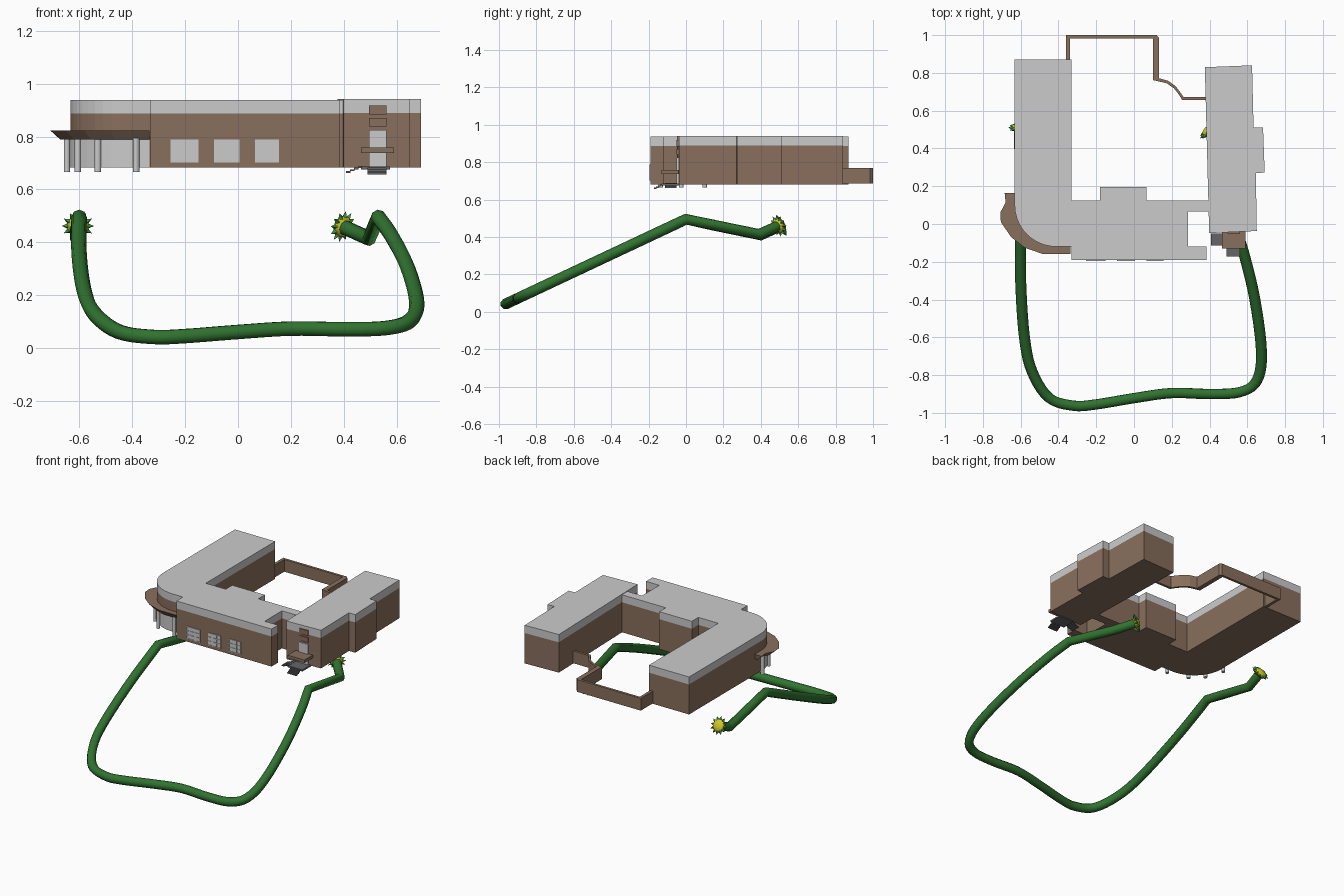
import bpy, bmesh, math
from mathutils import Vector, Matrix

if "Cube" in bpy.data.objects:
    bpy.data.objects.remove(bpy.data.objects["Cube"])


def material(name, color):
    m = bpy.data.materials.new(name)
    m.diffuse_color = (*color, 1)
    m.use_nodes = True
    m.node_tree.nodes["Principled BSDF"].inputs["Base Color"].default_value = m.diffuse_color
    return m


BROWN = material("brick_brown", (0.25, 0.16, 0.11))
GREEN = material("stem_green", (0.03, 0.17, 0.03))
LEAF = material("leaf_green", (0.05, 0.3, 0.06))
YELLOW = material("flower_yellow", (0.65, 0.6, 0.02))
DARK = material("step_grey", (0.13, 0.13, 0.14))


def finish(name, bm, mat=None):
    bmesh.ops.recalc_face_normals(bm, faces=bm.faces)
    me = bpy.data.meshes.new(name)
    bm.to_mesh(me)
    bm.free()
    ob = bpy.data.objects.new(name, me)
    bpy.context.collection.objects.link(ob)
    if mat:
        me.materials.append(mat)
    return ob


def prism(name, pts, z0, z1, mat=None, pivot=(0, 0), taper=1.0):
    """Upright prism; the bottom outline may shrink towards a pivot."""
    bm = bmesh.new()
    px, py = pivot
    lo = [bm.verts.new((px + (x - px) * taper, py + (y - py) * taper, z0)) for x, y in pts]
    hi = [bm.verts.new((x, y, z1)) for x, y in pts]
    bm.faces.new(lo)
    bm.faces.new(hi)
    for i in range(len(pts)):
        j = (i + 1) % len(pts)
        bm.faces.new((lo[i], lo[j], hi[j], hi[i]))
    return finish(name, bm, mat)


def box(name, x0, x1, y0, y1, z0, z1, mat=None):
    return prism(name, [(x0, y0), (x1, y0), (x1, y1), (x0, y1)], z0, z1, mat)


def arc(cx, cy, rx, ry, a0, a1, n):
    return [(cx + rx * math.cos(math.radians(a0 + (a1 - a0) * i / n)),
             cy + ry * math.sin(math.radians(a0 + (a1 - a0) * i / n))) for i in range(n + 1)]


# main building with left wing and rounded corner
corner = arc(-0.41, 0.1, 0.222, 0.22, 180, 270, 10)
main = [(-0.33, 0.87), (-0.632, 0.87)] + corner + [
    (-0.33, -0.12), (-0.33, -0.19), (0.385, -0.19), (0.385, -0.12), (0.285, -0.12),
    (0.285, 0.065), (0.395, 0.065), (0.395, 0.125), (0.065, 0.125), (0.065, 0.195),
    (-0.18, 0.195), (-0.18, 0.125), (-0.33, 0.125)]
prism("main_walls", main, 0.682, 0.886, BROWN)
prism("main_roof_band", main, 0.886, 0.937)

# right wing
wing = [(0.375, 0.83), (0.398, -0.048), (0.65, -0.037), (0.645, 0.27), (0.692, 0.272),
        (0.683, 0.512), (0.633, 0.51), (0.625, 0.84)]
prism("right_wing_walls", wing, 0.682, 0.888, BROWN)
prism("right_wing_roof_band", wing, 0.888, 0.941)

# glazed corner under the canopy
glass = arc(-0.41, 0.1, 0.226, 0.224, 180, 270, 10)
prism("corner_glazing", glass + [(-0.335, -0.124), (-0.335, 0.1)], 0.683, 0.79)

# entrance canopy with sloping edge
canopy = [(-0.6, 0.165), (-0.685, 0.165), (-0.68, 0.115), (-0.708, 0.06), (-0.705, 0.01),
          (-0.65, -0.07), (-0.58, -0.125), (-0.48, -0.16), (-0.335, -0.16), (-0.335, 0.1)]
prism("corner_canopy", canopy, 0.788, 0.822, BROWN, (-0.335, 0.1), 0.9)

# columns
for i, (x, y) in enumerate([(-0.646, 0.1), (-0.605, -0.025), (-0.53, -0.1), (-0.385, -0.135)]):
    prism(f"canopy_column_{i}", arc(x, y, 0.012, 0.012, 0, 330, 11), 0.665, 0.795)

# front windows with glazing bars
for i, (a, b) in enumerate([(-0.255, -0.15), (-0.09, 0.005), (0.065, 0.155)]):
    box(f"front_window_{i}", a, b, -0.192, -0.18, 0.702, 0.788)
    for k in range(4):
        x = a + (b - a - 0.004) * k / 3
        z = 0.702 + 0.082 * k / 3
        box(f"window_{i}_upright_{k}", x, x + 0.004, -0.195, -0.19, 0.702, 0.788)
        box(f"window_{i}_crossbar_{k}", a, b, -0.195, -0.19, z, z + 0.004)

# side entrance
box("entrance_door", 0.495, 0.56, -0.05, -0.03, 0.685, 0.825)
for i, (z0, z1) in enumerate([(0.838, 0.87), (0.884, 0.918)]):
    box(f"entrance_panel_{i}", 0.495, 0.56, -0.05, -0.03, z0, z1, BROWN)
box("entrance_canopy", 0.465, 0.59, -0.13, -0.035, 0.738, 0.758, BROWN)
box("entrance_landing", 0.465, 0.575, -0.13, -0.035, 0.676, 0.687, DARK)
for i in range(4):
    z = 0.657 + i * 0.006
    box(f"front_step_{i}", 0.49, 0.56, -0.172 + i * 0.011, -0.158 + i * 0.011, z, z + 0.007, DARK)
    x = 0.408 + i * 0.015
    box(f"side_step_{i}", x, x + 0.017, -0.113, -0.05, z + 0.006, z + 0.013, DARK)

# courtyard wall
outer = [(-0.36, 0.86), (-0.36, 1.0), (0.12, 1.0), (0.132, 0.985), (0.132, 0.772)]
outer += [(0.18, 0.758), (0.22, 0.73), (0.25, 0.69), (0.262, 0.672), (0.385, 0.672)]
inner = [(0.385, 0.656), (0.255, 0.656), (0.24, 0.682), (0.212, 0.718), (0.173, 0.745),
         (0.1, 0.762), (0.1, 0.983), (-0.34, 0.983), (-0.34, 0.86)]
prism("courtyard_wall", outer + inner, 0.685, 0.768, BROWN)


# garland stem: smooth loop on a slope, with a bent leg at each end
def on_slope(x, y):
    return Vector((x, y, 0.495 + 0.47 * y))


loop = [on_slope(*p) for p in [
    (-0.6, 0.0), (-0.6, -0.3), (-0.58, -0.6), (-0.54, -0.78), (-0.45, -0.92), (-0.32, -0.962),
    (-0.2, -0.955), (0, -0.922), (0.2, -0.895), (0.4, -0.9), (0.56, -0.89), (0.65, -0.83),
    (0.675, -0.68), (0.64, -0.4), (0.58, -0.15), (0.53, 0.0)]]


def catmull(p, n=5):
    q = [2 * p[0] - p[1]] + p + [2 * p[-1] - p[-2]]
    out = []
    for i in range(1, len(q) - 2):
        a, b, c, d = q[i - 1:i + 3]
        for k in range(n):
            t = k / n
            out.append(0.5 * (2 * b + (c - a) * t + (2 * a - 5 * b + 4 * c - d) * t * t
                              + (3 * b - a - 3 * c + d) * t ** 3))
    return out + [p[-1]]


left_leg = [Vector((-0.605, 0.51, 0.462)), Vector((-0.605, 0.4, 0.41)), Vector((-0.602, 0.14, 0.465))]
right_leg = [Vector((0.495, 0.39, 0.415)), Vector((0.395, 0.495, 0.46))]
path = left_leg + catmull(loop) + right_leg

cu = bpy.data.curves.new("garland_stem", "CURVE")
cu.dimensions = "3D"
cu.bevel_depth = 0.029
cu.bevel_resolution = 2
cu.use_fill_caps = True
sp = cu.splines.new("POLY")
sp.points.add(len(path) - 1)
for pt, v in zip(sp.points, path):
    pt.co = (*v, 1)
stem = bpy.data.objects.new("garland_stem", cu)
bpy.context.collection.objects.link(stem)
cu.materials.append(GREEN)
bpy.context.view_layer.objects.active = stem
stem.select_set(True)
bpy.ops.object.convert(target="MESH")
bpy.ops.object.shade_smooth_by_angle(angle=math.radians(50))


# flower heads: yellow disc ringed by pointed petals
def flower(side, pos, direction):
    frame = Matrix.Translation(pos) @ direction.to_track_quat("Z", "Y").to_matrix().to_4x4()
    bm = bmesh.new()
    bmesh.ops.create_uvsphere(bm, u_segments=14, v_segments=8, radius=0.042,
                              matrix=frame @ Matrix.Diagonal((1, 1, 0.5, 1)))
    finish(f"{side}_flower_centre", bm, YELLOW)
    bm = bmesh.new()
    for i in range(12):
        m = frame @ Matrix.Rotation(math.tau * i / 12, 4, "Z") @ Matrix.Translation((0.049, 0, 0))
        m = m @ Matrix.Rotation(math.radians(90), 4, "Y")
        bmesh.ops.create_cone(bm, cap_ends=True, segments=4, radius1=0.012, radius2=0,
                              depth=0.024, matrix=m)
    finish(f"{side}_flower_petals", bm, LEAF)


flower("left", left_leg[0], left_leg[0] - left_leg[1])
flower("right", right_leg[1], right_leg[1] - right_leg[0])
